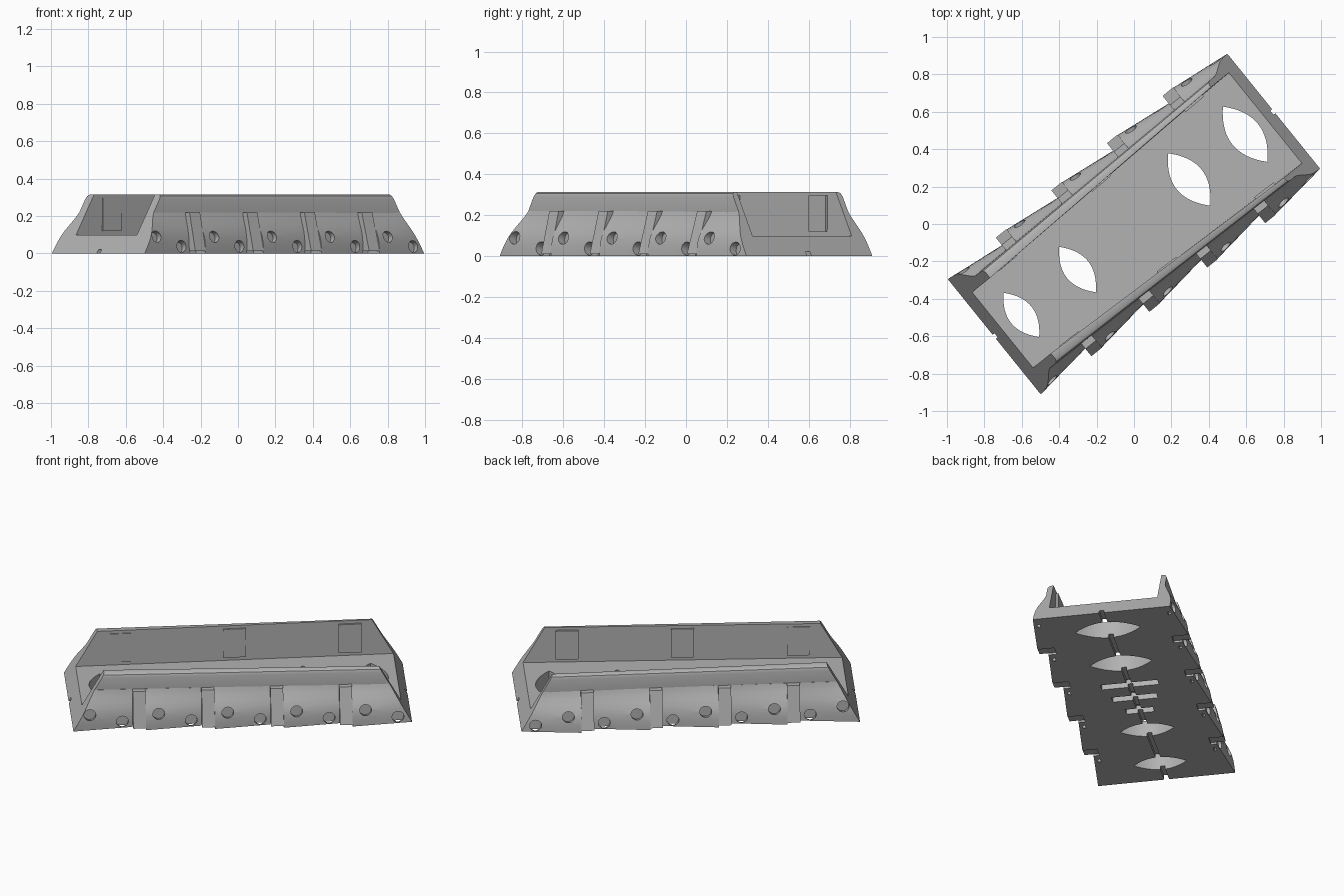
import bpy, bmesh, math

if "Cube" in bpy.data.objects:
    bpy.data.objects.remove(bpy.data.objects["Cube"], do_unlink=True)

YAW = math.radians(38.9)
HALF, HEIGHT, FLOOR, LEDGE = 0.96, 0.315, 0.1, 0.22

grey = bpy.data.materials.new("plain grey")
grey.use_nodes = True
grey.diffuse_color = (0.45, 0.45, 0.45, 1)
grey.node_tree.nodes["Principled BSDF"].inputs["Base Color"].default_value = grey.diffuse_color


def end_u(z):
    """Sloped end of the tray at height z."""
    return HALF - 0.18 * z / HEIGHT


def outer(u):
    return 0.33 + 0.014 * u


def inner(u):
    return 0.285 + 0.027 * u


def loft(name, rings):
    """Solid through matching rings, turned to the tray's heading."""
    bm = bmesh.new()
    rows = [[bm.verts.new(p) for p in ring] for ring in rings]
    n = len(rows[0])
    for a, b in zip(rows, rows[1:]):
        for i in range(n):
            j = (i + 1) % n
            bm.faces.new((a[i], a[j], b[j], b[i]))
    bm.faces.new(rows[0])
    bm.faces.new(rows[-1])
    bmesh.ops.recalc_face_normals(bm, faces=bm.faces)
    mesh = bpy.data.meshes.new(name)
    bm.to_mesh(mesh)
    bm.free()
    ob = bpy.data.objects.new(name, mesh)
    ob.rotation_euler.z = YAW
    bpy.context.collection.objects.link(ob)
    mesh.materials.append(grey)
    return ob


def prism(name, outline, z0, z1):
    return loft(name, [[(u, v, z) for u, v in outline] for z in (z0, z1)])


def box(name, u0, u1, v0, v1, z0, z1):
    return prism(name, [(u0, v0), (u1, v0), (u1, v1), (u0, v1)], z0, z1)


def select(ob):
    bpy.ops.object.select_all(action='DESELECT')
    ob.select_set(True)
    bpy.context.view_layer.objects.active = ob


def cut(ob, cutters):
    bpy.context.view_layer.update()
    select(ob)
    for c in cutters:
        mod = ob.modifiers.new("cut", 'BOOLEAN')
        mod.operation, mod.solver, mod.object = 'DIFFERENCE', 'EXACT', c
        bpy.ops.object.modifier_apply(modifier=mod.name)
        bpy.data.objects.remove(c, do_unlink=True)


def smooth(ob):
    select(ob)
    bpy.ops.object.shade_smooth_by_angle(angle=math.radians(30))


# Tray: U-shaped channel that widens to one end, with sloped ends
def tray_ring(end):
    o, i = outer(end * HALF), inner(end * HALF)
    half = [(o, 0), (o, LEDGE), (o, HEIGHT - 0.025), (o - 0.006, HEIGHT - 0.008),
            (o - 0.02, HEIGHT), (i, HEIGHT), (i, FLOOR)]
    section = half + [(-v, z) for v, z in reversed(half)]
    return [(end * end_u(z), v, z) for v, z in section]


tray = loft("tray", [tray_ring(-1), tray_ring(1)])


# Lens-shaped floor openings, underside groove and cross slots
def lens(u, length, width):
    ts = [-1 + k / 8 for k in range(17)]
    side = [(width * (1 - t * t), length * t) for t in ts]
    back = [(-w, v) for w, v in reversed(side[1:-1])]
    return prism("lens_cutter", [(u + w, v) for w, v in side + back], -0.1, 0.2)


cutters = [lens(u, l, w) for u, l, w in
           ((-0.774, 0.152, 0.07), (-0.388, 0.156, 0.072), (0.379, 0.18, 0.085), (0.764, 0.19, 0.088))]
cutters.append(box("groove_cutter", -1.1, 1.1, -0.014, 0.014, -0.1, 0.022))
for u, l in ((0.13, 0.165), (-0.018, 0.13), (-0.167, 0.08)):
    cutters.append(box("slot_cutter", u - 0.026, u + 0.026, -l, l, -0.1, 0.05))
cut(tray, cutters)
smooth(tray)

# Flared side scales: share of the flare at each height
FLARE = [(0, 1), (0.03, 0.99), (0.06, 0.95), (0.09, 0.87), (0.12, 0.71),
         (0.15, 0.48), (0.18, 0.24), (0.2, 0.1), (LEDGE, 0)]
PITCH, TAB = 0.39, 0.036


def flare_v(u, tip, z):
    for (z0, f0), (z1, f1) in zip(FLARE, FLARE[1:]):
        if z <= z1:
            f = f0 + (f1 - f0) * (z - z0) / (z1 - z0)
            return outer(u) + f * (tip - outer(u))
    return outer(u)


def scale_ring(side, u, tip, end):
    pts = [(flare_v(u, tip, z), z) for z, _ in FLARE]
    pts += [(outer(u) - 0.012, LEDGE), (outer(u) - 0.012, 0)]
    return [(end * end_u(z) if end else u, side * v, z) for v, z in pts]


def hole(side, u, z, tip):
    """Round blind hole, tilted to follow the flare."""
    v = flare_v(u, tip, z)
    rings = []
    for d in (-0.035, 0.06):
        rings.append([(u + 0.034 * math.cos(a), side * (v + d),
                       z + 0.3 * d + 0.033 * math.sin(a))
                      for a in (math.tau * k / 20 for k in range(20))])
    return loft("hole_cutter", rings)


for side, word in ((1, "left"), (-1, "right")):
    for k in range(5):
        mid = (k - 2) * PITCH
        u0 = -HALF if k == 0 else mid - PITCH / 2 + TAB
        u1 = HALF if k == 4 else mid + PITCH / 2 - TAB
        tip0 = 0.395 + 0.01 * k
        tip1 = tip0 - 0.04
        rings = []
        for t in (0, 0.5, 1):
            end = -1 if (k == 0 and t == 0) else 1 if (k == 4 and t == 1) else 0
            rings.append(scale_ring(side, u0 + t * (u1 - u0), tip0 + t * (tip1 - tip0), end))
        scale = loft(f"{word}_scale_{k + 1}", rings)
        holes = []
        for u, z in ((mid - 0.085, 0.09), (mid + 0.1, 0.038)):
            tip = tip0 + (tip1 - tip0) * (u - u0) / (u1 - u0)
            holes.append(hole(side, u, z, tip))
        cut(scale, holes)
        smooth(scale)

        # Upright tab in the gap after each scale
        if k < 4:
            u = mid + PITCH / 2
            face = [(outer(u) - 0.012, 0.012), (tip0 + 0.012, 0.012),
                    (outer(u) + 0.035, LEDGE), (outer(u) - 0.012, LEDGE)]
            loft(f"{word}_tab_{k + 1}",
                 [[(u + d, side * v, z) for v, z in face] for d in (-TAB, TAB)])

    # Thin raised pads on the inside of each wall
    for k, u in enumerate((-0.655, 0, 0.655)):
        near, far = u - 0.065, u + 0.065
        outline = [(near, side * (inner(near) + 0.005)), (far, side * (inner(far) + 0.005)),
                   (far, side * (inner(far) - 0.009)), (near, side * (inner(near) - 0.009))]
        prism(f"{word}_pad_{k + 1}", outline, 0.12, 0.297)
